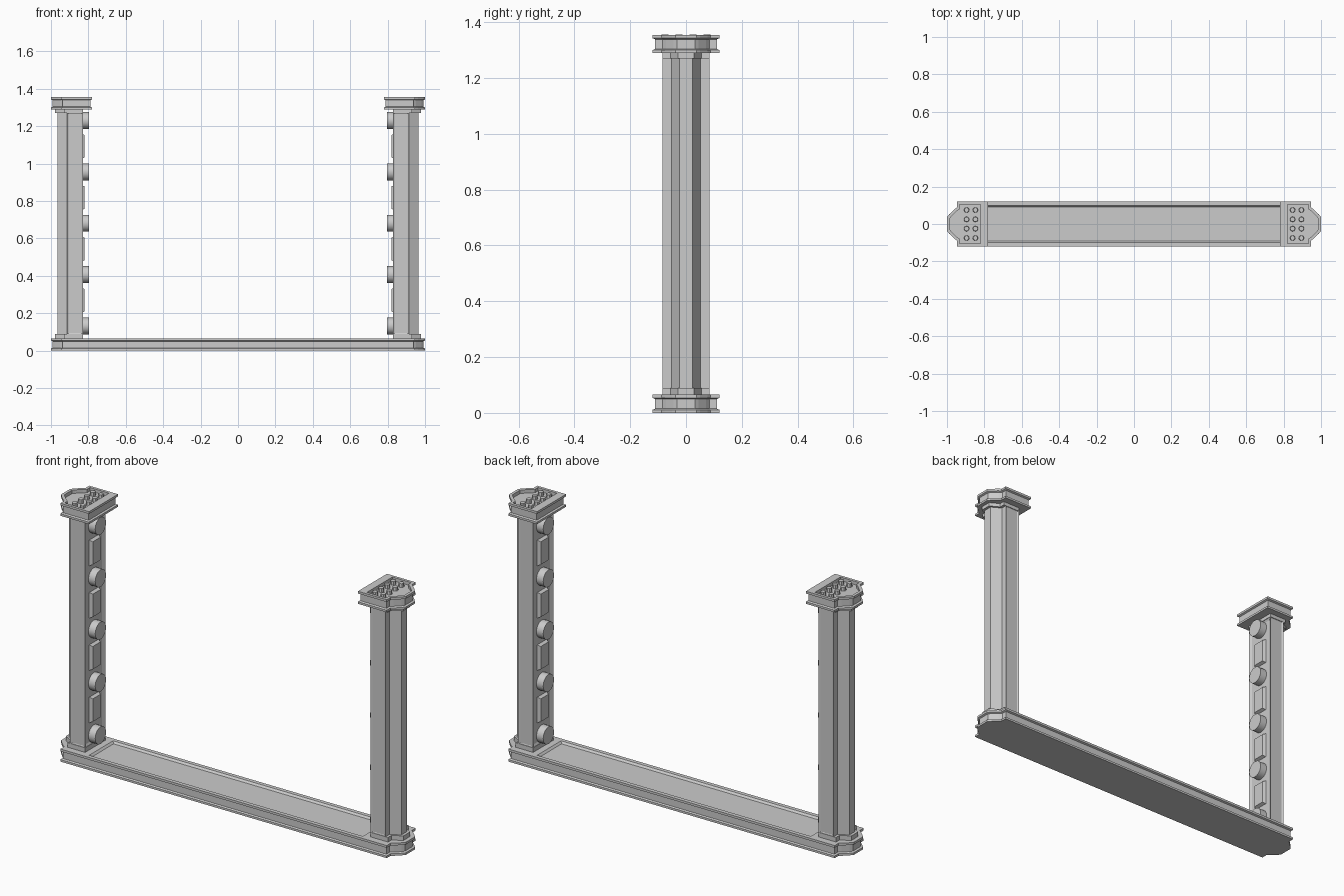
import bpy, bmesh
from math import pi
from mathutils import Matrix

if "Cube" in bpy.data.objects:
    bpy.data.objects.remove(bpy.data.objects["Cube"])


def finish(name, bm, mirror=False, smooth=False):
    bmesh.ops.recalc_face_normals(bm, faces=bm.faces)
    me = bpy.data.meshes.new(name)
    bm.to_mesh(me)
    bm.free()
    ob = bpy.data.objects.new(name, me)
    bpy.context.collection.objects.link(ob)
    bpy.context.view_layer.objects.active = ob
    for o in bpy.context.selected_objects:
        o.select_set(False)
    ob.select_set(True)
    if smooth:
        bpy.ops.object.shade_smooth_by_angle(angle=0.6)
    if mirror:
        ob.modifiers.new("mirror", 'MIRROR')
    return ob


def loft(rings):
    """Join (outline, z) rings of equal point count into a closed solid."""
    bm = bmesh.new()
    loops = [[bm.verts.new((x, y, z)) for x, y in pts] for pts, z in rings]
    n = len(loops[0])
    for a, b in zip(loops, loops[1:]):
        for i in range(n):
            j = (i + 1) % n
            bm.faces.new((a[i], a[j], b[j], b[i]))
    bm.faces.new(loops[0][::-1])
    bm.faces.new(loops[-1])
    return bm


def half(pts):
    return pts + [(x, -y) for x, y in reversed(pts)]


def cap_outline(d=0, inner=0.78):
    return half([(inner + d, 0.12 - d), (0.947 - d, 0.12 - d),
                 (0.947 - d, 0.088 - d * 0.5), (0.962 - d, 0.077 - d * 0.5),
                 (0.99 - d, 0.05 - d * 0.5), (1.0 - d, 0.037 - d * 0.5)])


def base_outline(d=0):
    right = cap_outline(d)[1:-1]
    return right + [(-x, -y) for x, y in right]


def column_outline(d=0):
    return half([(0.828, 0.084), (0.915 + d, 0.084),
                 (0.915 + d, 0.052 + d * 0.3), (0.965 + d, 0.024 + d * 0.3)])


def rect(x, y):
    return [(-x, -y), (x, -y), (x, y), (-x, y)]


# base with grooved rim and a sunken top panel
base = finish("base", loft([(base_outline(d), z) for d, z in
              [(0, 0), (0, 0.011), (0.009, 0.015), (0.009, 0.05), (0, 0.054), (0, 0.066)]]))
cutter = finish("panel_cutter", loft([(rect(0.785, 0.09), 0.056), (rect(0.795, 0.1), 0.067)]))
cutter.hide_render = True
mod = base.modifiers.new("panel", 'BOOLEAN')
mod.object = cutter
bpy.context.view_layer.objects.active = base
bpy.ops.object.modifier_apply(modifier="panel")
bpy.data.objects.remove(cutter)

# column shafts with sunken panels front, back and inside
bm = loft([(column_outline(), 0.085), (column_outline(), 1.275)])
for f in [f for f in bm.faces]:
    f.normal_update()
    c = f.calc_center_median()
    if abs(c.y) > 0.083:
        bmesh.ops.inset_region(bm, faces=[f], thickness=0.013, depth=0)
    elif c.x < 0.829 and abs(f.normal.x) > 0.9:
        bmesh.ops.inset_region(bm, faces=[f], thickness=0.022, depth=0)
    else:
        continue
    move = (0.008, 0, 0) if abs(c.y) < 0.01 else (0, -0.006 if c.y > 0 else 0.006, 0)
    bmesh.ops.translate(bm, verts=f.verts, vec=move)
finish("columns", bm, mirror=True)

# collars at foot and head of the columns
for name, z0, z1 in [("foot_collars", 0.06, 0.09), ("head_collars", 1.27, 1.295)]:
    finish(name, loft([(column_outline(0.014), z0), (column_outline(0.014), z1)]), mirror=True)

# capitals with grooved rim and a sunken tray on top
rings = [(cap_outline(d), z) for d, z in
         [(0, 1.289), (0, 1.3), (0.009, 1.304), (0.009, 1.339), (0, 1.343), (0, 1.355)]]
rings += [(cap_outline(0.015, 0.807), 1.355), (cap_outline(0.015, 0.807), 1.337)]
finish("capitals", loft(rings), mirror=True)

# studs in the capital trays
bm = bmesh.new()
for x in (0.848, 0.895):
    for y in (-0.075, -0.025, 0.025, 0.075):
        bmesh.ops.create_cone(bm, cap_ends=True, segments=8, radius1=0.015, radius2=0.013,
                              depth=0.022, matrix=Matrix.Translation((x, y, 1.345)))
finish("studs", bm, mirror=True)

# round bosses on the inner column faces
bm = bmesh.new()
for i in range(5):
    m = Matrix.Translation((0.819, 0, 0.132 + i * 0.2745)) @ Matrix.Rotation(pi / 2, 4, 'Y')
    bmesh.ops.create_cone(bm, cap_ends=True, segments=24, radius1=0.045, radius2=0.045,
                          depth=0.044, matrix=m)
finish("bosses", bm, mirror=True, smooth=True)

# raised bevelled plates between the bosses
for i in range(4):
    bm = loft([(rect(0.068, 0.04), 0), (rect(0.06, 0.032), 0.018)])
    m = Matrix.Translation((0.838, 0, 0.269 + i * 0.2745)) @ Matrix.Rotation(-pi / 2, 4, 'Y')
    bm.transform(m)
    finish(f"plate_{i + 1}", bm, mirror=True)
